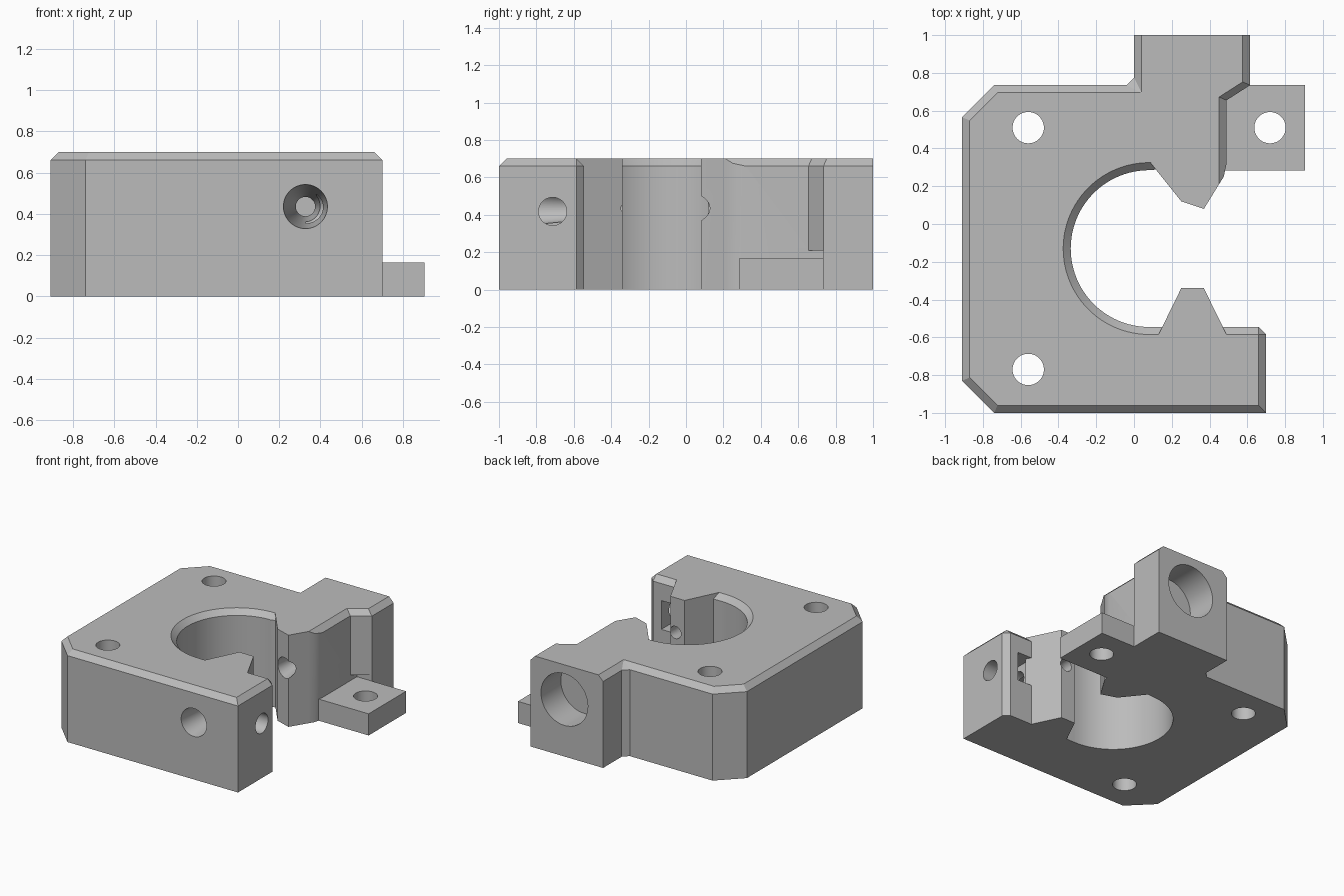
import bpy, bmesh, math
from mathutils import Matrix, Vector

if "Cube" in bpy.data.objects:
    bpy.data.objects.remove(bpy.data.objects["Cube"])

H, C = 0.70, 0.04   # block height, chamfer size

grey = bpy.data.materials.new("plain_grey")
grey.diffuse_color = (0.5, 0.5, 0.5, 1)
grey.use_nodes = True
grey.node_tree.nodes["Principled BSDF"].inputs["Base Color"].default_value = grey.diffuse_color


def make_object(name, bm):
    bmesh.ops.remove_doubles(bm, verts=bm.verts, dist=1e-5)
    bmesh.ops.dissolve_degenerate(bm, edges=bm.edges, dist=1e-5)
    bmesh.ops.recalc_face_normals(bm, faces=bm.faces)
    mesh = bpy.data.meshes.new(name)
    bm.to_mesh(mesh)
    bm.free()
    mesh.materials.append(grey)
    ob = bpy.data.objects.new(name, mesh)
    bpy.context.collection.objects.link(ob)
    return ob


def loft(rings):
    """Closed solid through matching rings of points."""
    bm = bmesh.new()
    vs = [[bm.verts.new(p) for p in ring] for ring in rings]
    n = len(vs[0])
    for a, b in zip(vs, vs[1:]):
        for i in range(n):
            j = (i + 1) % n
            bm.faces.new((a[i], a[j], b[j], b[i]))
    bm.faces.new(vs[0][::-1])
    bm.faces.new(vs[-1])
    return bm


def prism(name, pts, z0, z1):
    return make_object(name, loft([[(x, y, z) for x, y in pts] for z in (z0, z1)]))


def box(name, x0, x1, y0, y1, z0, z1):
    return prism(name, [(x0, y0), (x1, y0), (x1, y1), (x0, y1)], z0, z1)


def cone(name, start, end, r0, r1, n=48):
    """Round rod from start to end."""
    a, b = Vector(start), Vector(end)
    d = b - a
    bm = bmesh.new()
    rot = d.to_track_quat('Z', 'Y').to_matrix().to_4x4()
    bmesh.ops.create_cone(bm, cap_ends=True, segments=n, radius1=r0, radius2=r1,
                          depth=d.length, matrix=Matrix.Translation((a + b) / 2) @ rot)
    return make_object(name, bm)


def combine(target, tool, op):
    mod = target.modifiers.new(op, 'BOOLEAN')
    mod.operation, mod.solver, mod.object = op, 'EXACT', tool
    bpy.context.view_layer.objects.active = target
    bpy.ops.object.modifier_apply(modifier=mod.name)
    bpy.data.objects.remove(tool)


# Main block outline: x, y and the inset applied at the chamfered top
outline = [
    (-0.74, -1.00, 0.017, C), (0.70, -1.00, -C, C), (0.70, -0.585, -C, 0),
    (0.66, -0.545, 0, -C), (0.08, -0.545, 0, -C), (0.0, -0.40, 0, 0),
    (0.0, 0.20, 0, 0), (0.08, 0.285, 0, 0), (0.49, 0.32, -C, 0),
    (0.49, 0.655, -C, 0.017), (0.615, 0.735, -C, 0.017), (0.615, 1.00, -C, 0),
    (0.0, 1.00, C, 0), (0.0, 0.775, C, -0.08), (-0.04, 0.735, 0.08, -C),
    (-0.74, 0.735, 0.017, -C), (-0.91, 0.565, C, -0.017), (-0.91, -0.83, C, 0.017),
]
block = make_object("clamp_block", loft([
    [(x, y, 0) for x, y, _, _ in outline],
    [(x, y, H - C) for x, y, _, _ in outline],
    [(x + dx, y + dy, H) for x, y, dx, dy in outline]]))

# Large round opening with a chamfered rim
combine(block, cone("bore", (0.08, -0.13, -0.1), (0.08, -0.13, 0.9), 0.415, 0.415, 96), 'DIFFERENCE')
combine(block, cone("bore_rim", (0.08, -0.13, H - C), (0.08, -0.13, H + C), 0.415, 0.495, 96), 'DIFFERENCE')

# Clearance under the slanted shoulder, above the tab
combine(block, box("shoulder_relief", 0.49, 0.70, 0.60, 0.735, -0.1, 0.21), 'DIFFERENCE')

# Nut pocket in the front jaw
combine(block, box("nut_pocket", 0.46, 0.59, -0.82, -0.50, 0.31, 0.53), 'DIFFERENCE')

# Pointed front tooth
combine(block, prism("front_tooth", [(0.13, -0.585), (0.20, -0.62), (0.42, -0.62),
                                     (0.49, -0.585), (0.37, -0.34), (0.25, -0.34)], 0, H), 'UNION')

# Rear nose, its right edge sliced by the chamfer plane
nose_pts = [(0.09, 0.32), (0.25, 0.12), (0.37, 0.08), (0.45, 0.21),
            (0.475, 0.25), (0.49, 0.32), (0.40, 0.45), (0.09, 0.45)]
bm = loft([[(x, y, z) for x, y in nose_pts] for z in (0, H)])
cut = bmesh.ops.bisect_plane(bm, geom=bm.verts[:] + bm.edges[:] + bm.faces[:],
                             plane_co=(0.45, 0, H), plane_no=(1, 0, 1), clear_outer=True)
bmesh.ops.holes_fill(bm, edges=[e for e in bm.edges if e.is_boundary])
combine(block, make_object("rear_nose", bm), 'UNION')

# Low mounting tab
combine(block, box("mounting_tab", 0.45, 0.905, 0.283, 0.735, 0, 0.165), 'UNION')

# Vertical screw holes
for x, y in ((-0.56, 0.51), (-0.56, -0.77), (0.72, 0.51)):
    combine(block, cone("screw_hole", (x, y, -0.1), (x, y, 0.9), 0.083, 0.083), 'DIFFERENCE')

# Guide channel running front to back, and the side screw hole
X, Z = 0.327, 0.435
for a, b, r0, r1 in (
        ((X, -1.0005, Z), (X, -0.40, Z), 0.107, 0.047),    # tapered front entry
        ((X, -0.45, Z), (X, 0.90, Z), 0.047, 0.047),     # narrow channel
        ((X, 0.04, Z), (X, 0.30, Z), 0.085, 0.047),      # taper in the nose
        ((X, 0.76, Z), (X, 1.10, Z), 0.198, 0.198),      # wide rear socket
        ((0.33, -0.713, 0.418), (0.80, -0.713, 0.418), 0.075, 0.075)):
    combine(block, cone("channel", a, b, r0, r1), 'DIFFERENCE')

bpy.ops.object.select_all(action='DESELECT')
block.select_set(True)
bpy.context.view_layer.objects.active = block
bpy.ops.object.shade_smooth_by_angle(angle=math.radians(25))
